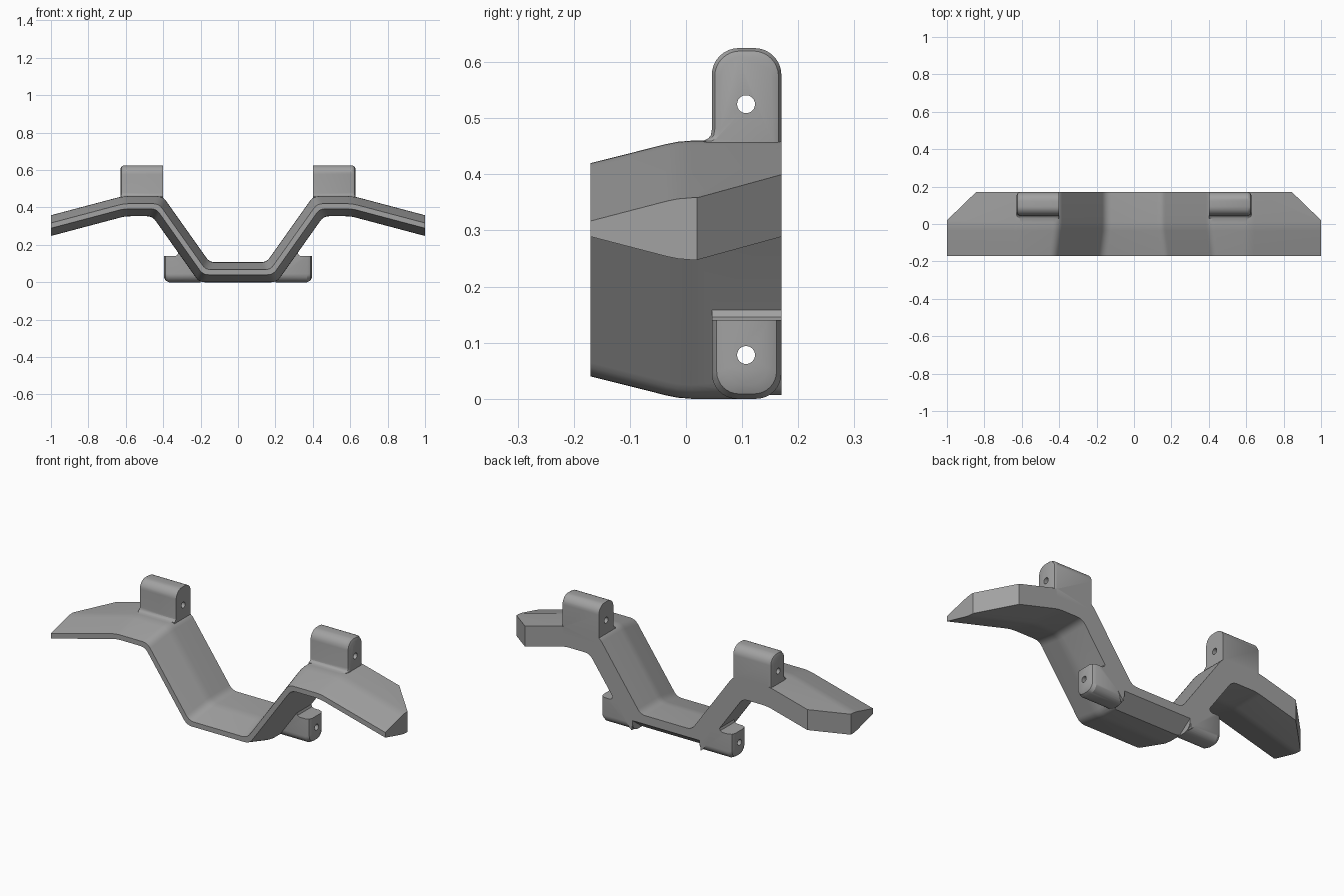
import bpy, bmesh, math
from mathutils import Vector

cube = bpy.data.objects.get("Cube")
if cube:
    bpy.data.objects.remove(cube)

grey = bpy.data.materials.new("plain grey")
grey.use_nodes = True
colour = (0.36, 0.36, 0.36, 1)
grey.diffuse_color = colour
grey.node_tree.nodes["Principled BSDF"].inputs["Base Color"].default_value = colour

BACK = 0.17


def loft(name, rings):
    """Closed solid through rings of equal point count."""
    bm = bmesh.new()
    loops = [[bm.verts.new(p) for p in ring] for ring in rings]
    n = len(loops[0])
    for a, b in zip(loops, loops[1:]):
        for i in range(n):
            j = (i + 1) % n
            bm.faces.new((a[i], a[j], b[j], b[i]))
    bm.faces.new(loops[0])
    bm.faces.new(loops[-1])
    bmesh.ops.recalc_face_normals(bm, faces=bm.faces)
    mesh = bpy.data.meshes.new(name)
    bm.to_mesh(mesh)
    bm.free()
    mesh.materials.append(grey)
    obj = bpy.data.objects.new(name, mesh)
    bpy.context.collection.objects.link(obj)
    return obj


def combine(target, tool, operation):
    """Apply a boolean and discard the tool."""
    tool.hide_render = True
    mod = target.modifiers.new("bool", "BOOLEAN")
    mod.operation, mod.solver, mod.object = operation, "EXACT", tool
    bpy.context.view_layer.objects.active = target
    bpy.ops.object.modifier_apply(modifier=mod.name)
    bpy.data.objects.remove(tool)


def rounded(points, cut, steps=5):
    """Open 2D polyline with its inner corners rounded."""
    out = [points[0]]
    for a, b, c in zip(points, points[1:], points[2:]):
        s, e = b + (a - b).normalized() * cut, b + (c - b).normalized() * cut
        for i in range(steps + 1):
            t = i / steps
            out.append(s * (1 - t) ** 2 + b * 2 * t * (1 - t) + e * t * t)
    return out + [points[-1]]


def offset(points, d):
    """Mitred sideways offset of a 2D polyline."""
    out = []
    for i, p in enumerate(points):
        a, b = points[max(i - 1, 0)], points[min(i + 1, len(points) - 1)]
        dirs = [v.normalized() for v in (p - a, b - p) if v.length > 0]
        normals = [Vector((-v.y, v.x)) for v in dirs]
        m = sum(normals, Vector((0, 0))).normalized()
        out.append(p + m * d / m.dot(normals[0]))
    return out


# Bent band: one centre line, thin at the front and thick at the back
half = [Vector(p) for p in ((0.18, 0.0535), (0.43, 0.4065), (0.61, 0.4065), (1.06, 0.287))]
line = [Vector((-p.x, p.y)) for p in reversed(half)] + half
rings = []
for y, h in ((-BACK, 0.0135), (-0.035, 0.0475), (-0.015, 0.0515), (0.01, 0.0535), (BACK, 0.0535)):
    section = rounded(offset(line, h), 0.03) + rounded(offset(line, -h), 0.03)[::-1]
    rings.append([(p.x, y, p.y) for p in section])
body = loft("bracket_body", rings)

# Trim the wing tips square, with the back corners cut off in plan
plan = [(-1, -0.3), (1, -0.3), (1, 0.02), (0.845, BACK), (0.6, 0.3),
        (-0.6, 0.3), (-0.845, BACK), (-1, 0.02)]
combine(body, loft("tip_trim", [[(x, y, z) for x, y in plan] for z in (-1, 1)]), "INTERSECT")

# Slanted relief under the back of the centre
relief = [(0.09, -0.02), (0.09, 0), (BACK + 0.02, 0.075), (BACK + 0.02, -0.02)]
combine(body, loft("relief_cut", [[(x, y, z) for y, z in relief] for x in (-0.205, 0.205)]),
        "DIFFERENCE")


def lug_outline(root, tip, radius, inset, flare=0):
    """Lug shape in y and z, square at the root and round at the tip."""
    s = 1 if tip > root else -1
    y0, y1, z = 0.046 + inset, BACK - inset, tip - s * inset
    r = radius - inset * 0.6
    pts = [Vector((y0, root)), Vector((y0, z)), Vector((y1, z)), Vector((y1, root))]
    out = []
    for (cy, a0) in ((y0 + r, math.pi), (y1 - r, math.pi / 2)):
        for i in range(9):
            a = a0 - i * math.pi / 16
            out.append((cy + r * math.cos(a), z - s * r + s * r * math.sin(a)))
    foot = [(y0, root)]
    if flare:
        foot = [(y0 - flare, root), (y0 - flare, 0.459), (y0 - flare * 0.4, 0.464),
                (y0 - flare * 0.1, 0.47), (y0, 0.48)]
    return foot + out + [(y1, root)]


# Mounting lugs, two above the shoulders and two beside the base
for side in (-1, 1):
    for name, x0, x1, root, tip, radius, ch, flare in (
            ("upper_lug", 0.402, 0.627, 0.42, 0.625, 0.048, 0.015, 0.016),
            ("lower_lug", 0.2, 0.395, 0.14, 0.0, 0.045, 0.025, 0)):
        stations = ((x0, 0), (x1 - ch, 0), (x1 - ch * 0.3, ch * 0.35), (x1, ch))
        lug = loft(name, [[(side * x, y, z) for y, z in lug_outline(root, tip, radius, c, flare)]
                          for x, c in stations])
        combine(body, lug, "UNION")
    # Small fillet where the lower lug meets the leg
    fillet = [(0.27, 0.13), (0.335, 0.13), (0.335, 0.14), (0.324, 0.146), (0.318, 0.162), (0.29, 0.162)]
    combine(body, loft("leg_fillet", [[(side * x, y, z) for x, z in fillet] for y in (0.046, BACK)]),
            "UNION")

# Screw holes running straight through from side to side
for z in (0.525, 0.078):
    circle = [(0.107 + 0.016 * math.cos(a), z + 0.016 * math.sin(a))
              for a in (i * math.tau / 24 for i in range(24))]
    combine(body, loft("hole_drill", [[(x, y, v) for y, v in circle] for x in (-1.2, 1.2)]),
            "DIFFERENCE")

bpy.ops.object.select_all(action="DESELECT")
body.select_set(True)
bpy.context.view_layer.objects.active = body
bpy.ops.object.shade_smooth_by_angle(angle=math.radians(28))
